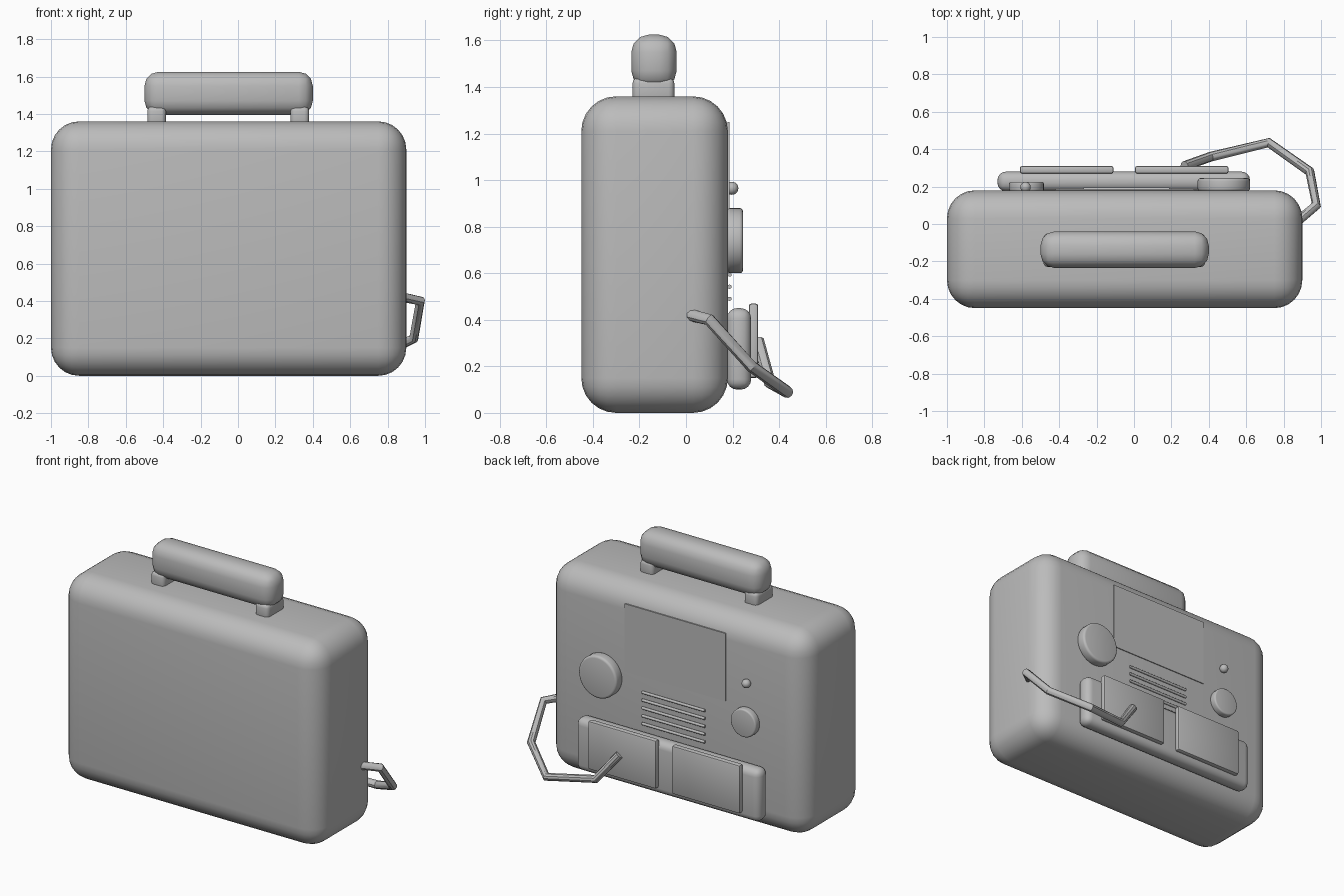
import bpy
import math
from mathutils import Vector

if "Cube" in bpy.data.objects:
    bpy.data.objects.remove(bpy.data.objects["Cube"])

GREY = (0.5, 0.5, 0.5, 1)
grey = bpy.data.materials.new("plain_grey")
grey.use_nodes = True
grey.diffuse_color = GREY
grey.node_tree.nodes["Principled BSDF"].inputs["Base Color"].default_value = GREY


def finish(obj, name, bevel=0, segments=3):
    """Name, colour, round and smooth one part."""
    obj.name = name
    obj.data.materials.append(grey)
    if bevel:
        mod = obj.modifiers.new("rounding", "BEVEL")
        mod.width = bevel
        mod.segments = segments
        mod.limit_method = "ANGLE"
        mod.angle_limit = math.radians(40)
        bpy.ops.object.modifier_apply(modifier=mod.name)
    bpy.ops.object.shade_smooth_by_angle(angle=math.radians(35))
    return obj


def box(name, low, high, bevel=0, segments=3):
    low, high = Vector(low), Vector(high)
    bpy.ops.mesh.primitive_cube_add(size=1, location=(low + high) / 2)
    obj = bpy.context.object
    obj.scale = high - low
    bpy.ops.object.transform_apply(location=False, rotation=False, scale=True)
    return finish(obj, name, bevel, segments)


def rod(name, centre, radius, length, axis, bevel=0, sides=32):
    turn = (math.pi / 2, 0, 0) if axis == "y" else (0, math.pi / 2, 0)
    bpy.ops.mesh.primitive_cylinder_add(vertices=sides, radius=radius, depth=length,
                                        location=centre, rotation=turn)
    return finish(bpy.context.object, name, bevel)


# Main case
box("case", (-1, -0.45, 0), (0.9, 0.18, 1.36), 0.15, 6)

# Carrying handle on two posts
box("handle_grip", (-0.5, -0.235, 1.395), (0.4, -0.04, 1.625), 0.075, 3)
for side, x in (("right", -0.435), ("left", 0.33)):
    box("handle_post_" + side, (x - 0.05, -0.23, 1.33), (x + 0.05, -0.05, 1.44), 0.025, 3)

# Thin display plate
box("display", (-0.42, 0.178, 0.8), (0.32, 0.186, 1.25))

# Knobs and indicator
rod("large_knob", (0.48, 0.21, 0.74), 0.14, 0.07, "y", 0.015, 40)
rod("small_knob", (-0.575, 0.2, 0.71), 0.093, 0.05, "y", 0.01)
bpy.ops.mesh.primitive_uv_sphere_add(segments=20, ring_count=12, radius=0.028,
                                     location=(-0.58, 0.197, 0.965))
finish(bpy.context.object, "indicator")

# Grille bars
for i in range(5):
    rod(f"grille_bar_{i + 1}", (-0.04, 0.187, 0.49 + 0.052 * i), 0.009, 0.46, "x", sides=12)

# Lower panel with two cover plates
box("lower_panel", (-0.73, 0.175, 0.1), (0.62, 0.28, 0.45), 0.045, 4)
for side, x in (("right", -0.61), ("left", 0.005)):
    box("cover_plate_" + side, (x, 0.27, 0.15), (x + 0.5, 0.31, 0.47), 0.011, 2)

# Bent cable from the left cover plate to the side of the case
path = [(0.27, 0.31, 0.31), (0.41, 0.36, 0.13), (0.72, 0.435, 0.09),
        (0.94, 0.28, 0.2), (0.975, 0.1, 0.4), (0.88, 0.02, 0.42)]
curve = bpy.data.curves.new("cable", "CURVE")
curve.dimensions = "3D"
curve.bevel_depth = 0.026
curve.bevel_resolution = 3
curve.use_fill_caps = True
spline = curve.splines.new("POLY")
spline.points.add(len(path) - 1)
for point, position in zip(spline.points, path):
    point.co = (*position, 1)
cable = bpy.data.objects.new("cable", curve)
bpy.context.collection.objects.link(cable)
bpy.ops.object.select_all(action="DESELECT")
cable.select_set(True)
bpy.context.view_layer.objects.active = cable
bpy.ops.object.convert(target="MESH")
finish(bpy.context.object, "cable")
